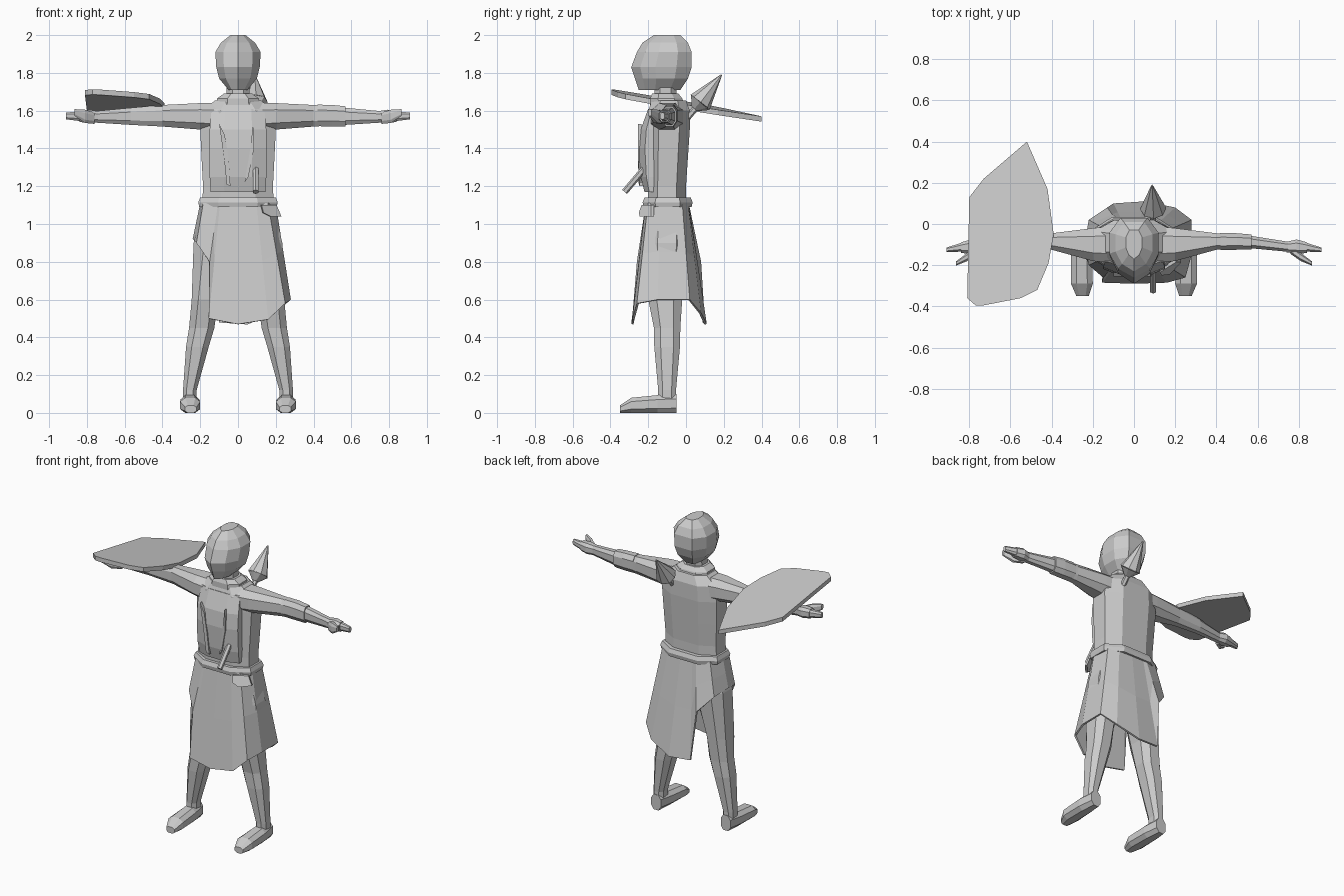
import bpy
import bmesh
import math
from mathutils import Vector

default_cube = bpy.data.objects.get("Cube")
if default_cube:
    bpy.data.objects.remove(default_cube)

grey = bpy.data.materials.new("plain grey")
grey.use_nodes = True
tone = (0.6, 0.6, 0.6, 1)
grey.diffuse_color = tone
grey.node_tree.nodes["Principled BSDF"].inputs["Base Color"].default_value = tone


def finish(name, mesh_builder, mirrored=False, recalc=True):
    """Turn a bmesh into a flat shaded object, optionally mirrored across x."""
    if recalc:
        bmesh.ops.recalc_face_normals(mesh_builder, faces=mesh_builder.faces)
    mesh = bpy.data.meshes.new(name)
    mesh_builder.to_mesh(mesh)
    mesh_builder.free()
    mesh.materials.append(grey)
    obj = bpy.data.objects.new(name, mesh)
    bpy.context.collection.objects.link(obj)
    if mirrored:
        obj.modifiers.new("mirror", "MIRROR")
    return obj


def skin(name, rings, mirrored=False):
    """Join equal sized point rings into a capped tube."""
    bm = bmesh.new()
    loops = [[bm.verts.new(point) for point in ring] for ring in rings]
    for lower, upper in zip(loops, loops[1:]):
        for i in range(len(lower)):
            bm.faces.new((lower[i - 1], lower[i], upper[i], upper[i - 1]))
    bm.faces.new(loops[0])
    bm.faces.new(loops[-1])
    return finish(name, bm, mirrored)


CORNERS = [(1, -.5), (1, .5), (.5, 1), (-.5, 1), (-1, .5), (-1, -.5), (-.5, -1), (.5, -1)]


def loft(name, axis, stations, mirrored=False):
    """Octagonal tube along an axis; station = position, centre pair, half size pair."""
    rings = []
    for t, a, b, half_a, half_b in stations:
        ring = []
        for u, v in CORNERS:
            p, q = a + u * half_a, b + v * half_b
            ring.append({"x": (t, p, q), "y": (p, t, q), "z": (p, q, t)}[axis])
        rings.append(ring)
    return skin(name, rings, mirrored)


def trunk(name, stations):
    """Upright centred form; station = height, half width, front y, back y."""
    return loft(name, "z", [(z, 0, (front + back) / 2, half, (back - front) / 2)
                            for z, half, front, back in stations])


def plate(name, outline, depth):
    """Flat outline given thickness along a vector."""
    return skin(name, [outline, [Vector(p) + Vector(depth) for p in outline]])


def rod(name, start, end, radius, tip_radius, sides):
    """Straight rod or cone between two points."""
    start, end = Vector(start), Vector(end)
    bm = bmesh.new()
    bmesh.ops.create_cone(bm, cap_ends=True, segments=sides, radius1=radius,
                          radius2=tip_radius, depth=(end - start).length)
    obj = finish(name, bm)
    obj.location = (start + end) / 2
    obj.rotation_euler = (end - start).to_track_quat("Z", "Y").to_euler()
    return obj


# Head with a keeled face
head_rings = []
for z, half, front, back in [(1.71, .05, -.25, -.03), (1.77, .1, -.27, .01),
                             (1.83, .115, -.29, .03), (1.91, .12, -.26, .03),
                             (1.96, .09, -.23, .01), (2, .04, -.17, -.03)]:
    side = [(.65, .15), (1, .4), (1, .75), (.55, 1)]
    section = [(0, 0)] + side + [(-w, t) for w, t in reversed(side)]
    head_rings.append([(w * half, front + t * (back - front), z) for w, t in section])
skin("head", head_rings)

# Neck and body
trunk("neck", [(1.62, .06, -.17, -.05), (1.75, .06, -.165, -.05)])
trunk("collar", [(1.63, .115, -.19, -.01), (1.665, .11, -.19, -.02),
                 (1.69, .075, -.18, -.04)])
trunk("torso", [(1.08, .19, -.2, 0), (1.2, .185, -.2, 0), (1.35, .193, -.2, .01),
                (1.5, .2, -.2, .02), (1.6, .19, -.2, .02), (1.655, .12, -.18, 0)])
trunk("chest_panel", [(1.17, .145, -.22, -.12), (1.25, .15, -.24, -.12),
                      (1.4, .15, -.25, -.12), (1.5, .15, -.24, -.12),
                      (1.61, .14, -.2, -.12)])
trunk("pelvis", [(.84, .12, -.19, -.01), (.95, .2, -.2, 0), (1.1, .19, -.2, 0)])
trunk("belt", [(1.09, .205, -.225, .03), (1.115, .21, -.23, .035), (1.14, .2, -.22, .025)])

# Folds on the chest and a flap below the belt
plate("right_fold", [(-.1, -.235, 1.53), (-.07, -.235, 1.47), (-.05, -.235, 1.35),
                     (-.04, -.225, 1.2), (-.06, -.23, 1.21), (-.075, -.235, 1.36)],
      (0, -.02, 0))
plate("left_fold", [(.08, -.235, 1.53), (.085, -.235, 1.4), (.055, -.23, 1.25),
                    (.035, -.225, 1.22), (.065, -.235, 1.4)], (0, -.02, 0))
plate("belt_flap", [(.12, -.22, 1.1), (.13, -.235, 1.06), (.17, -.23, 1.04),
                    (.225, -.17, 1.04), (.2, -.17, 1.1)], (.005, -.015, 0))

# Long skirt with an uneven hem, open over the right leg
hem = [(-.24, -.1, .92), (-.22, -.2, .9), (-.15, -.26, .8), (-.155, -.285, .5),
       (0, -.29, .47), (.16, -.285, .495), (.25, -.26, .58), (.28, -.15, .6),
       (.28, .02, .6), (.2, .08, .53), (.05, .11, .47), (-.1, .1, .48),
       (-.13, .08, .8), (-.22, .02, .9)]
bm = bmesh.new()
columns = []
for x, y, z in hem:
    angle = math.atan2(y + .1, x)
    c, s = math.cos(angle), math.sin(angle)
    reach = (abs(c / .2) ** 4 + abs(s / .115) ** 4) ** -.25
    waist = Vector((reach * c, reach * s - .1, 1.11))
    low = Vector((x, y, z))
    columns.append([bm.verts.new(waist.lerp(low, f)) for f in (0, .5, 1)])
for i, column in enumerate(columns):
    previous = columns[i - 1]
    for k in range(2):
        bm.faces.new((previous[k], previous[k + 1], column[k + 1], column[k]))
skirt = finish("skirt", bm)
cloth = skirt.modifiers.new("cloth thickness", "SOLIDIFY")
cloth.thickness = .012

# Legs and feet
loft("legs", "z", [(1.05, .1, -.1, .095, .095), (.9, .125, -.1, .11, .1),
                   (.6, .175, -.11, .07, .09), (.45, .192, -.1, .067, .07),
                   (.35, .215, -.1, .06, .068), (.12, .255, -.1, .036, .047),
                   (.05, .255, -.1, .036, .047)], mirrored=True)
loft("feet", "y", [(-.05, .255, .05, .035, .05), (-.15, .255, .047, .05, .047),
                   (-.29, .253, .04, .053, .04), (-.35, .25, .02, .03, .02)],
     mirrored=True)

# Arms, palms, fingers and thumbs
loft("arms", "x", [(.1, -.1, 1.565, .09, .075), (.2, -.1, 1.57, .08, .07),
                   (.4, -.085, 1.573, .04, .057), (.57, -.088, 1.57, .03, .045),
                   (.76, -.112, 1.567, .024, .03)], mirrored=True)
loft("palms", "x", [(.74, -.112, 1.567, .025, .03), (.79, -.11, 1.57, .035, .035),
                    (.84, -.115, 1.57, .026, .03)], mirrored=True)
loft("fingers", "x", [(.82, -.11, 1.57, .024, .027), (.91, -.125, 1.572, .011, .018)],
     mirrored=True)
loft("thumbs", "x", [(.76, -.125, 1.56, .02, .03), (.81, -.16, 1.57, .02, .035),
                     (.865, -.192, 1.59, .01, .018)], mirrored=True)
loft("left_cuff", "x", [(.42, -.085, 1.575, .042, .057), (.5, -.085, 1.573, .04, .057),
                        (.57, -.088, 1.57, .037, .053)])

# Tilted shield over the right arm
shield_outline = [(-.8, .13), (-.73, .22), (-.52, .4), (-.42, .17), (-.39, -.05),
                  (-.415, -.19), (-.47, -.32), (-.55, -.36), (-.73, -.395),
                  (-.77, -.395), (-.81, -.36)]
plate("shield", [(x, y, 1.615 - .042 * x - .167 * y) for x, y in shield_outline],
      (0, 0, -.028))

# Pointed shaft running through the body
rod("spear_shaft", (.093, -.325, 1.17), (.093, .09, 1.66), .017, .017, 6)
rod("spear_head", (.093, .075, 1.645), (.088, .188, 1.79), .064, .004, 8)
rod("spear_socket", (.093, .045, 1.61), (.093, .075, 1.645), .02, .064, 8)
